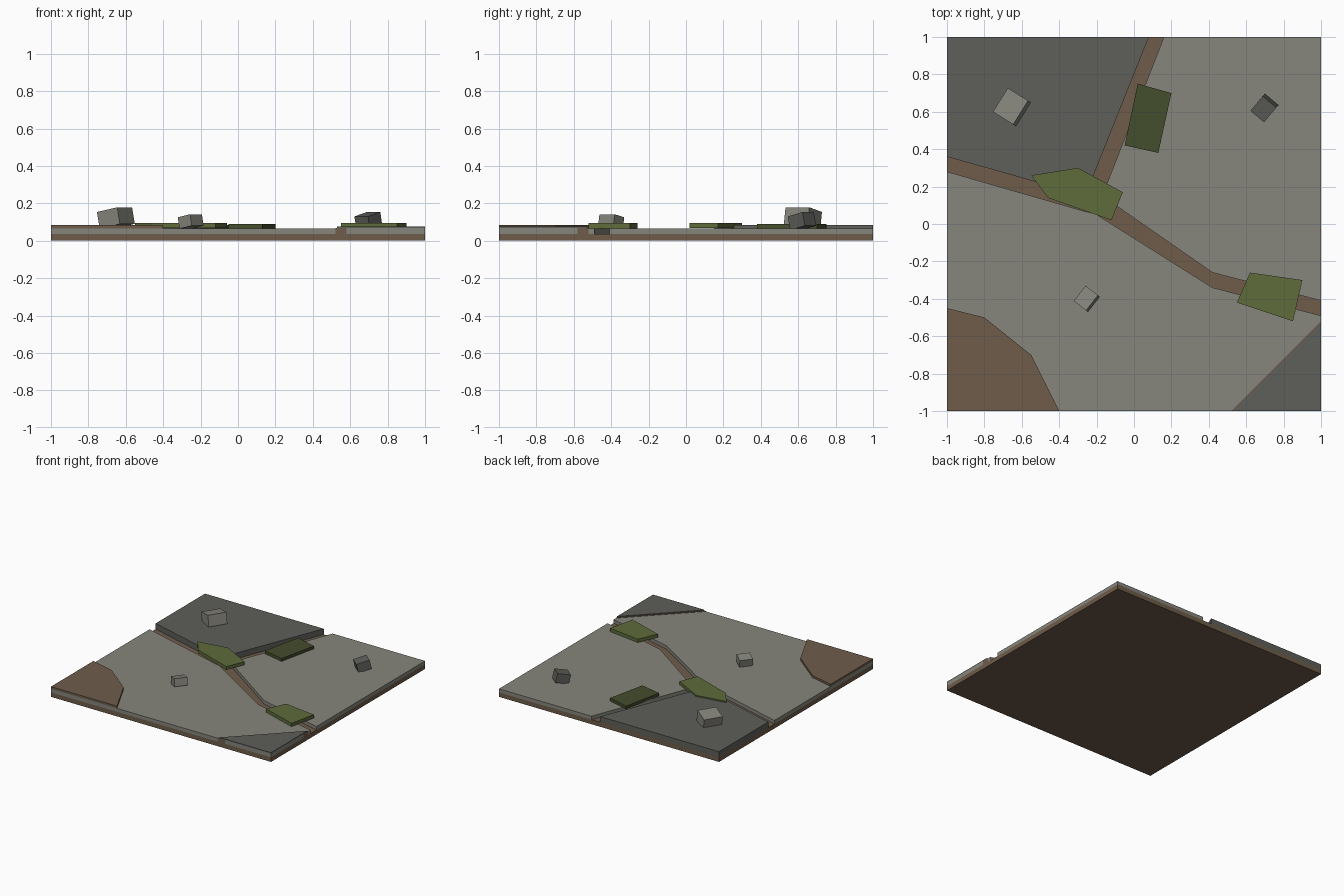
import bpy, bmesh, math
from mathutils import Matrix, Euler

if "Cube" in bpy.data.objects:
    bpy.data.objects.remove(bpy.data.objects["Cube"])


def material(name, r, g, b):
    m = bpy.data.materials.new(name)
    lin = [((c / 255 + 0.055) / 1.055) ** 2.4 for c in (r, g, b)]
    m.diffuse_color = (*lin, 1)
    m.use_nodes = True
    m.node_tree.nodes["Principled BSDF"].inputs["Base Color"].default_value = m.diffuse_color
    return m


EARTH = material("brown earth", 110, 92, 74)
PALE = material("pale stone", 134, 133, 124)
DARK = material("dark stone", 94, 94, 90)
MOSS = material("moss green", 94, 108, 60)
DEEP_MOSS = material("deep moss green", 68, 77, 44)


def finish(bm, name, mat):
    bmesh.ops.recalc_face_normals(bm, faces=bm.faces)
    mesh = bpy.data.meshes.new(name)
    bm.to_mesh(mesh)
    bm.free()
    mesh.materials.append(mat)
    obj = bpy.data.objects.new(name, mesh)
    bpy.context.collection.objects.link(obj)
    return obj


def slab(name, outline, z0, z1, mat):
    """Flat outline extruded upwards."""
    bm = bmesh.new()
    face = bm.faces.new([bm.verts.new((x, y, z0)) for x, y in outline])
    top = bmesh.ops.extrude_face_region(bm, geom=[face])["geom"]
    for v in top:
        if isinstance(v, bmesh.types.BMVert):
            v.co.z = z1
    return finish(bm, name, mat)


def rock(name, centre, size, turn, tilt, mat):
    """Tilted block."""
    rot = Matrix.Rotation(math.radians(turn), 4, 'Z') @ Matrix.Rotation(math.radians(tilt), 4, 'Y')
    bm = bmesh.new()
    bmesh.ops.create_cube(bm, size=1, matrix=Matrix.Translation(centre) @ rot @ Matrix.Diagonal((*size, 1)))
    return finish(bm, name, mat)


FLOOR, TOP = 0.037, 0.066

# Earth base, seen in the cracks between the slabs
slab("earth_base", [(-1, -1), (1, -1), (1, 1), (-1, 1)], 0, FLOOR, EARTH)

# Stone slabs
slab("front_slab", [(-1, -1), (0.52, -1), (1, -0.52), (1, -0.49), (0.42, -0.34),
                    (-0.2, 0.05), (-1, 0.28)], FLOOR, TOP, PALE)
slab("right_slab", [(1, -0.41), (1, 1), (0.16, 1), (-0.17, 0.15), (0.42, -0.26)], FLOOR, TOP, PALE)
slab("back_left_slab", [(-1, 0.36), (-0.26, 0.15), (0.08, 1), (-1, 1)], FLOOR, 0.084, DARK)

# Broken corner: earth edge, stone block and dark cap
slab("corner_earth", [(0.52, -1), (0.58, -1), (1, -0.58), (1, -0.52)], FLOOR, 0.069, EARTH)
slab("corner_block", [(0.58, -1), (1, -1), (1, -0.58)], FLOOR, 0.069, PALE)
slab("corner_cap", [(0.53, -1), (1, -1), (1, -0.53)], 0.069, 0.076, DARK)

# Raised dirt patch
slab("dirt_patch", [(-1, -1), (-0.4, -1), (-0.55, -0.7), (-0.8, -0.5), (-1, -0.45)], TOP, 0.084, EARTH)

# Moss pads
slab("middle_moss", [(-0.55, 0.26), (-0.46, 0.14), (-0.12, 0.02), (-0.06, 0.17), (-0.3, 0.3)], 0.067, 0.094, MOSS)
slab("back_moss", [(0.02, 0.75), (-0.05, 0.42), (0.13, 0.38), (0.2, 0.7)], TOP, 0.09, DEEP_MOSS)
slab("right_moss", [(0.62, -0.26), (0.55, -0.42), (0.85, -0.52), (0.9, -0.3)], TOP, 0.094, MOSS)

# Loose rocks
rock("back_left_rock", (-0.653, 0.625, 0.122), (0.13, 0.15, 0.09), -32, -11, PALE)
rock("back_right_rock", (0.697, 0.62, 0.105), (0.105, 0.095, 0.075), 50, -13, DARK)
rock("front_rock", (-0.253, -0.4, 0.103), (0.085, 0.103, 0.062), -38, -11, PALE)
